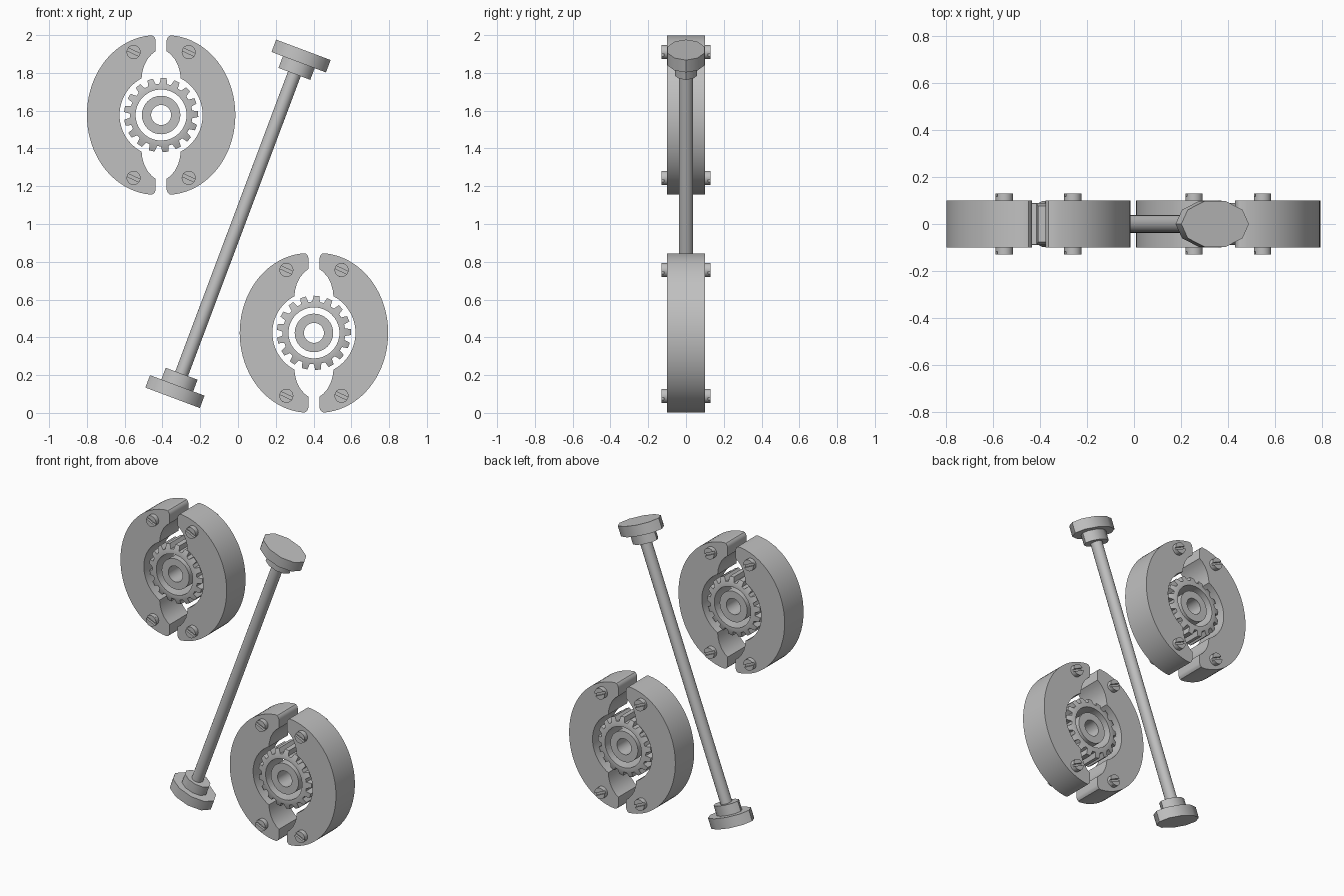
import bpy, bmesh
from math import sin, cos, pi, radians, atan2
from mathutils import Matrix, Vector

if "Cube" in bpy.data.objects:
    bpy.data.objects.remove(bpy.data.objects["Cube"])

grey = bpy.data.materials.new("plain_grey")
grey.use_nodes = True
colour = (0.53, 0.53, 0.53, 1)
grey.diffuse_color = colour
grey.node_tree.nodes["Principled BSDF"].inputs["Base Color"].default_value = colour


def finish(bm, name, angle=30):
    bmesh.ops.recalc_face_normals(bm, faces=bm.faces)
    mesh = bpy.data.meshes.new(name)
    bm.to_mesh(mesh)
    bm.free()
    mesh.materials.append(grey)
    ob = bpy.data.objects.new(name, mesh)
    bpy.context.collection.objects.link(ob)
    bpy.ops.object.select_all(action="DESELECT")
    ob.select_set(True)
    bpy.context.view_layer.objects.active = ob
    bpy.ops.object.shade_smooth_by_angle(angle=radians(angle))
    return ob


def prism(bm, outline, y0, y1):
    """Solid with an x-z outline, between two depths."""
    face = bm.faces.new([bm.verts.new((x, y0, z)) for x, z in outline])
    new = bmesh.ops.extrude_face_region(bm, geom=[face])["geom"]
    verts = [v for v in new if isinstance(v, bmesh.types.BMVert)]
    bmesh.ops.translate(bm, vec=(0, y1 - y0, 0), verts=verts)


def annulus(name, section, angles, centre):
    """Closed ring; section(i) lists (radius, depth) at each angle."""
    bm = bmesh.new()
    rows = [[bm.verts.new((centre[0] + r * cos(a), y, centre[1] + r * sin(a)))
             for r, y in section(i)] for i, a in enumerate(angles)]
    for i, row in enumerate(rows):
        nxt = rows[(i + 1) % len(rows)]
        for j in range(len(row)):
            k = (j + 1) % len(row)
            bm.faces.new((row[j], row[k], nxt[k], nxt[j]))
    return finish(bm, name)


def arc(r, a0, a1, n):
    return [(r * cos(a0 + (a1 - a0) * i / n), r * sin(a0 + (a1 - a0) * i / n))
            for i in range(n + 1)]


# Outline of a half shell: outer ellipse, rounded tip, scoop, inner bore
GAP = 0.029
outer = [(GAP + 0.364 * cos(a), 0.4225 * sin(a))
         for a in [radians(86) * i / 20 for i in range(21)]]
tip = [(0.043, 0.419), (0.034, 0.41), (GAP, 0.395), (GAP, 0.338)]
scoop = [(0.05, 0.322), (0.073, 0.295), (0.09, 0.262), (0.1, 0.225)]
bore = arc(0.22, radians(62), 0, 12)
upper = outer + tip + scoop + bore
lower = [(x, -z) for x, z in reversed(upper[1:-1])]
half_outline = upper + lower


def half_shell(name, centre, side):
    bm = bmesh.new()
    prism(bm, [(centre[0] + side * x, centre[1] + z) for x, z in half_outline], -0.1, 0.1)
    finish(bm, name)


def screw(name, x, z, face):
    """Round head with a tilted slot, on the front or back face."""
    bm = bmesh.new()
    r, slot, tilt = 0.037, 0.008, radians(-25)
    prism(bm, [(x + u, z + w) for u, w in arc(r, 0, 2 * pi, 24)[:-1]],
          face * 0.09, face * 0.117)
    a = atan2(slot, r)
    for turn in (0, pi):
        head = arc(r, a + tilt + turn, pi - a + tilt + turn, 12)
        prism(bm, [(x + u, z + w) for u, w in head], face * 0.117, face * 0.131)
    finish(bm, name)


def gear(name, centre):
    teeth = 17
    pitch = 2 * pi / teeth
    steps = ((-0.33, 0), (-0.21, 1), (0.21, 1), (0.33, 0))
    angles = [radians(86) + pitch * (t + s) for t in range(teeth) for s, _ in steps]

    def section(i):
        r, y = (0.197, 0.076) if steps[i % 4][1] else (0.166, 0.088)
        front = [(0.135, -0.09), (0.16, -0.09), (r, -y)]
        return front + [(q, -d) for q, d in reversed(front)]
    annulus(name, section, angles, centre)


def hub(name, centre):
    ring = [(0.053, -0.08), (0.102, -0.08), (0.102, 0.08), (0.053, 0.08)]
    annulus(name, lambda i: ring, [2 * pi * i / 32 for i in range(32)], centre)


# The two round assemblies
for label, centre in (("upper", (-0.407, 1.577)), ("lower", (0.402, 0.4235))):
    for side_name, side in (("left", 1), ("right", -1)):
        half_shell(f"{label}_{side_name}_half_shell", centre, side)
        for row_name, row in (("top", 1), ("bottom", -1)):
            for face_name, face in (("front", -1), ("back", 1)):
                screw(f"{label}_{side_name}_{row_name}_{face_name}_screw",
                      centre[0] + side * 0.146, centre[1] + row * 0.333, face)
    gear(f"{label}_gear_ring", centre)
    hub(f"{label}_hub", centre)

# Slanted bar with a collar and a faceted cap at each end
bar_frame = Matrix.Translation((0, 0, 1.001)) @ Matrix.Rotation(radians(20.6), 4, "Y")


def bar_part(name, along, rx, ry, length, sides, angle):
    bm = bmesh.new()
    bmesh.ops.create_cone(bm, cap_ends=True, segments=sides, radius1=1, radius2=1, depth=1)
    start = min(bm.verts, key=lambda v: -v.co.x).co
    spin = Matrix.Rotation(-atan2(start.y, start.x), 4, "Z")
    size = Matrix.Diagonal(Vector((rx, ry, length, 1)))
    bm.transform(bar_frame @ Matrix.Translation((0, 0, along)) @ size @ spin)
    finish(bm, name, angle)


bar_part("bar", 0, 0.036, 0.038, 1.8, 20, 30)
for label, end in (("top", 1), ("bottom", -1)):
    bar_part(f"{label}_cap", end * 0.949, 0.154, 0.103, 0.07, 10, 50)
    bar_part(f"{label}_collar", end * 0.881, 0.09, 0.062, 0.066, 10, 50)
